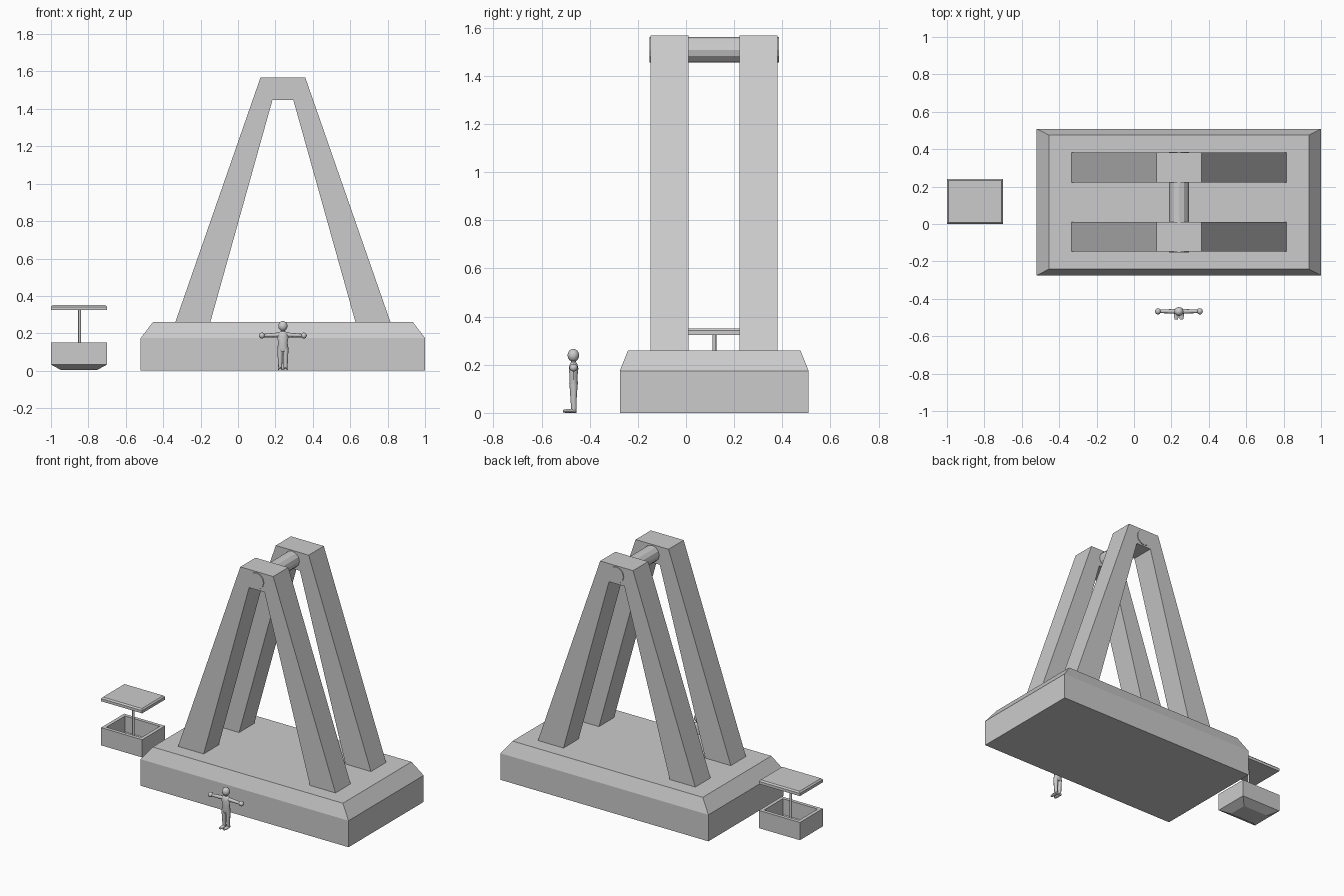
import bpy, bmesh, math
from mathutils import Vector

if "Cube" in bpy.data.objects:
    bpy.data.objects.remove(bpy.data.objects["Cube"])


def finish(name, bm, smooth=False):
    bmesh.ops.recalc_face_normals(bm, faces=bm.faces)
    me = bpy.data.meshes.new(name)
    bm.to_mesh(me)
    bm.free()
    for p in me.polygons:
        p.use_smooth = smooth
    ob = bpy.data.objects.new(name, me)
    bpy.context.collection.objects.link(ob)
    if smooth:
        me.set_sharp_from_angle(angle=math.radians(50))
    return ob


def loft(name, rings, smooth=False):
    """Skin a list of point rings and cap both ends."""
    bm = bmesh.new()
    vs = [[bm.verts.new(p) for p in r] for r in rings]
    n = len(vs[0])
    for a, b in zip(vs, vs[1:]):
        for i in range(n):
            j = (i + 1) % n
            bm.faces.new((a[i], a[j], b[j], b[i]))
    bm.faces.new(vs[0])
    bm.faces.new(vs[-1])
    return finish(name, bm, smooth)


def rect(cx, cy, hx, hy, z):
    return [(cx - hx, cy - hy, z), (cx + hx, cy - hy, z),
            (cx + hx, cy + hy, z), (cx - hx, cy + hy, z)]


def limb(name, stations, axis='Z', n=10, smooth=True):
    """Stations: (centre, half width 1, half width 2) along an axis."""
    u, v = {'Z': ((1, 0, 0), (0, 1, 0)), 'X': ((0, 1, 0), (0, 0, 1)),
            'Y': ((1, 0, 0), (0, 0, 1))}[axis]
    u, v = Vector(u), Vector(v)
    rings = []
    for c, a, b in stations:
        rings.append([Vector(c) + u * a * math.cos(2 * math.pi * i / n)
                      + v * b * math.sin(2 * math.pi * i / n) for i in range(n)])
    return loft(name, rings, smooth)


def ball(name, loc, size):
    bm = bmesh.new()
    bmesh.ops.create_uvsphere(bm, u_segments=12, v_segments=8, radius=1)
    bmesh.ops.scale(bm, vec=size, verts=bm.verts)
    bmesh.ops.translate(bm, vec=loc, verts=bm.verts)
    return finish(name, bm, True)


# Base plinth with sloped shoulder
BX, BY = 0.24, 0.117
loft("base", [rect(BX, BY, 0.76, 0.392, 0), rect(BX, BY, 0.76, 0.392, 0.175),
              rect(BX, BY, 0.695, 0.358, 0.26)])

# Two A-shaped support frames
half = [(0.575, 0.26), (0.12, 1.567), (0.056, 1.447), (0.388, 0.26)]
outline = ([(-x, z) for x, z in half[:2]] + [(x, z) for x, z in half[1::-1]]
           + [half[3], half[2]] + [(-x, z) for x, z in half[2:]])
for name, y0 in (("front_frame", -0.147), ("back_frame", 0.223)):
    loft(name, [[(BX + x, y, z) for x, z in outline] for y in (y0, y0 + 0.158)])

# Axle through both frame tops
limb("axle", [((BX, -0.152, 1.508), 0.053, 0.053),
              ((BX, 0.386, 1.508), 0.053, 0.053)], 'Y', 12, False)

# Cabin: open tub, pole and roof
CX, CY = -0.85, 0.12
loft("cabin_tub", [rect(CX, CY, 0.095, 0.065, 0.003), rect(CX, CY, 0.15, 0.12, 0.033),
                   rect(CX, CY, 0.15, 0.12, 0.15), rect(CX, CY, 0.127, 0.097, 0.15),
                   rect(CX, CY, 0.127, 0.097, 0.045), rect(CX, CY, 0.09, 0.06, 0.025)])
limb("cabin_pole", [((CX + 0.003, CY - 0.002, 0.024), 0.008, 0.008),
                    ((CX + 0.003, CY - 0.002, 0.326), 0.008, 0.008)], 'Z', 8)
loft("cabin_roof", [rect(CX, CY, 0.15, 0.12, 0.324), rect(CX, CY, 0.15, 0.12, 0.342),
                    rect(CX, CY, 0.142, 0.112, 0.351)])

# Scale figure: torso, neck and head
FX, FY = 0.24, -0.467
limb("figure_torso", [((FX, FY, 0.102), 0.022, 0.015), ((FX, FY, 0.12), 0.03, 0.019),
                      ((FX, FY, 0.15), 0.025, 0.017), ((FX, FY, 0.185), 0.031, 0.021),
                      ((FX, FY, 0.203), 0.026, 0.016), ((FX, FY, 0.211), 0.011, 0.011)])
limb("figure_neck", [((FX, FY, 0.2), 0.011, 0.011), ((FX, FY, 0.225), 0.011, 0.011)])
ball("figure_head", (FX, FY - 0.001, 0.239), (0.025, 0.024, 0.027))

# Arms, hands, legs and feet, mirrored left and right
for side, s in (("left", -1), ("right", 1)):
    limb(f"figure_{side}_arm", [((FX + s * 0.018, FY, 0.192), 0.013, 0.013),
                                ((FX + s * 0.06, FY, 0.19), 0.011, 0.011),
                                ((FX + s * 0.105, FY, 0.188), 0.009, 0.009)], 'X', 8)
    ball(f"figure_{side}_hand", (FX + s * 0.112, FY, 0.188), (0.016, 0.017, 0.016))
    limb(f"figure_{side}_leg", [((FX + s * 0.014, FY + 0.002, 0.004), 0.010, 0.011),
                                ((FX + s * 0.015, FY, 0.06), 0.012, 0.013),
                                ((FX + s * 0.015, FY, 0.12), 0.015, 0.017)], 'Z', 8)
    limb(f"figure_{side}_foot", [((FX + s * 0.014, -0.51, 0.007), 0.009, 0.006),
                                 ((FX + s * 0.014, -0.49, 0.008), 0.013, 0.008),
                                 ((FX + s * 0.014, -0.455, 0.009), 0.010, 0.009)], 'Y', 8)
